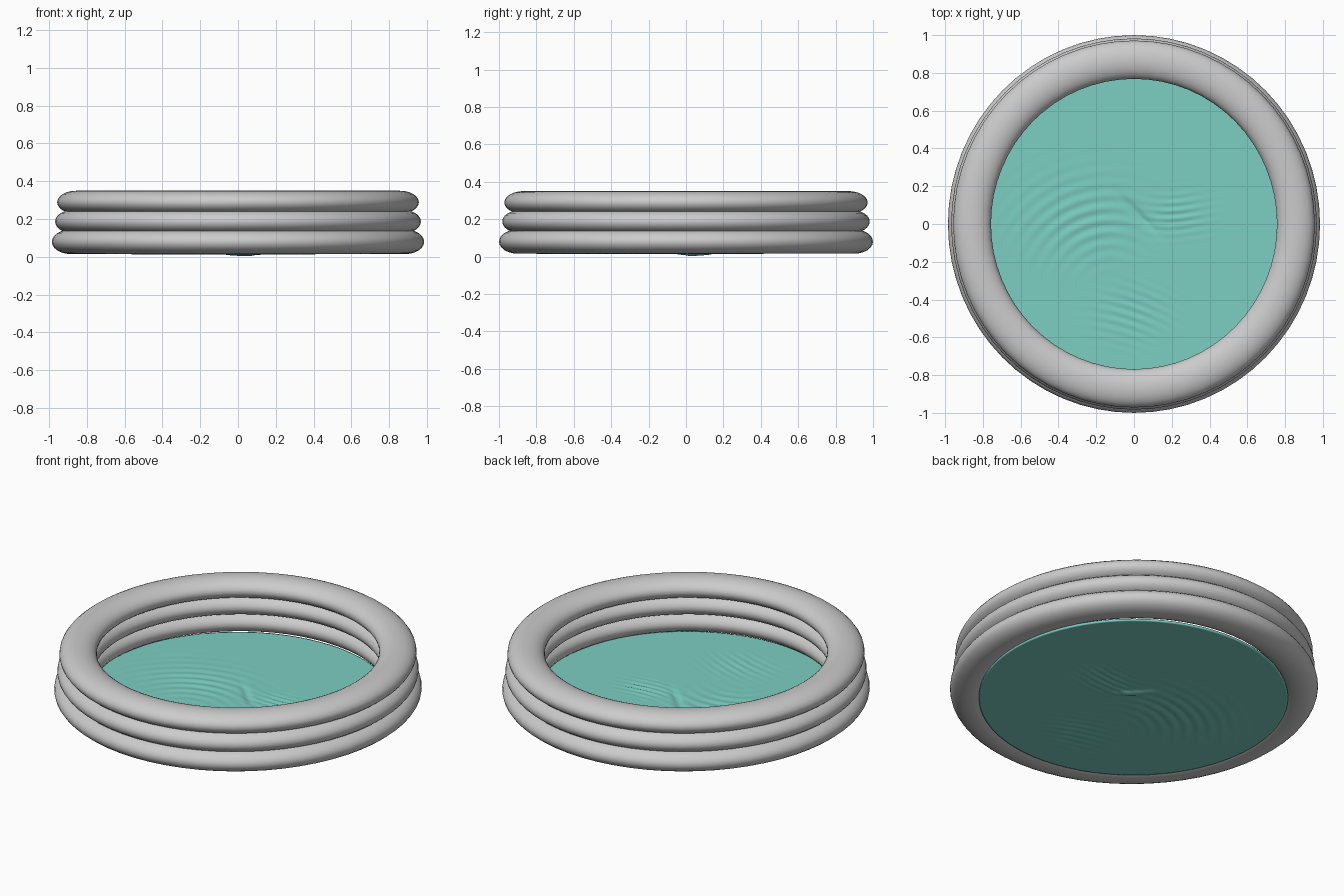
import bpy, bmesh
from math import sin, cos, pi, exp, hypot

if "Cube" in bpy.data.objects:
    bpy.data.objects.remove(bpy.data.objects["Cube"])

Y_STRETCH = 1.015


def smooth_object(name, bm):
    bmesh.ops.recalc_face_normals(bm, faces=bm.faces)
    mesh = bpy.data.meshes.new(name)
    bm.to_mesh(mesh)
    bm.free()
    obj = bpy.data.objects.new(name, mesh)
    bpy.context.collection.objects.link(obj)
    for p in mesh.polygons:
        p.use_smooth = True
    return obj


# Inflated ring: flattened tube swept around the pool
def ring(name, radius, half_w, z, half_h, seg=64, tube=24):
    bm = bmesh.new()
    rows = []
    for i in range(seg):
        a = 2 * pi * i / seg
        row = []
        for j in range(tube):
            t = 2 * pi * j / tube
            r = radius + half_w * cos(t)
            row.append(bm.verts.new((r * cos(a), r * sin(a) * Y_STRETCH, z + half_h * sin(t))))
        rows.append(row)
    for i in range(seg):
        a, b = rows[i], rows[(i + 1) % seg]
        for j in range(tube):
            k = (j + 1) % tube
            bm.faces.new((a[j], b[j], b[k], a[k]))
    return smooth_object(name, bm)


ring("bottom_ring", 0.885, 0.100, 0.080, 0.065)
ring("middle_ring", 0.868, 0.100, 0.187, 0.063)
ring("top_ring", 0.857, 0.100, 0.289, 0.061)


def bump(x, y, cx, cy, sx, sy):
    return exp(-((x - cx) / sx) ** 2 - ((y - cy) / sy) ** 2)


# Wrinkles pressed into the floor sheet: three creased patches and a centre fold
def wrinkle(x, y):
    arc = hypot(x + 0.12, y + 0.38)
    h = 0.0028 * bump(x, y, -0.30, 0.03, 0.28, 0.20) * sin(2 * pi * arc / 0.065)
    h += 0.0030 * bump(x, y, 0.25, 0.06, 0.16, 0.10) * sin(2 * pi * (y + 0.02 * sin(9 * x)) / 0.042)
    h += 0.0025 * bump(x, y, 0.02, -0.48, 0.20, 0.13) * sin(2 * pi * (y + 0.35 * x + 0.5 * x * x) / 0.05)
    h += 0.0015 * bump(x, y, 0.25, -0.62, 0.12, 0.10) * sin(2 * pi * (y + x) / 0.07)
    s = (x - 0.03) + (y - 0.05)
    h -= 0.012 * bump(x, y, 0.02, 0.04, 0.10, 0.12) * exp(-(s / 0.03) ** 2)
    return h


# Floor: thin round sheet
bm = bmesh.new()
SEG, ROWS, R = 192, 84, 0.832
centre = bm.verts.new((0, -0.005, 0.027 + wrinkle(0, 0)))
prev = None
for i in range(1, ROWS + 1):
    r = R * i / ROWS
    row = []
    for j in range(SEG):
        x, y = r * cos(2 * pi * j / SEG), r * sin(2 * pi * j / SEG)
        row.append(bm.verts.new((x, y - 0.005, 0.027 + wrinkle(x, y))))
    for j in range(SEG):
        k = (j + 1) % SEG
        if prev:
            bm.faces.new((prev[j], row[j], row[k], prev[k]))
        else:
            bm.faces.new((centre, row[j], row[k]))
    prev = row
floor = smooth_object("pool_floor", bm)
if floor.data.polygons[0].normal.z < 0:
    floor.data.flip_normals()
sheet = floor.modifiers.new("thickness", "SOLIDIFY")
sheet.thickness = 0.012
sheet.offset = -1

teal = bpy.data.materials.new("teal_vinyl")
teal.diffuse_color = (0.20, 0.62, 0.54, 1)
teal.use_nodes = True
teal.node_tree.nodes["Principled BSDF"].inputs["Base Color"].default_value = teal.diffuse_color
floor.data.materials.append(teal)

bpy.ops.object.select_all(action="DESELECT")
floor.select_set(True)
bpy.context.view_layer.objects.active = floor
bpy.ops.object.shade_smooth_by_angle(angle=0.7)
